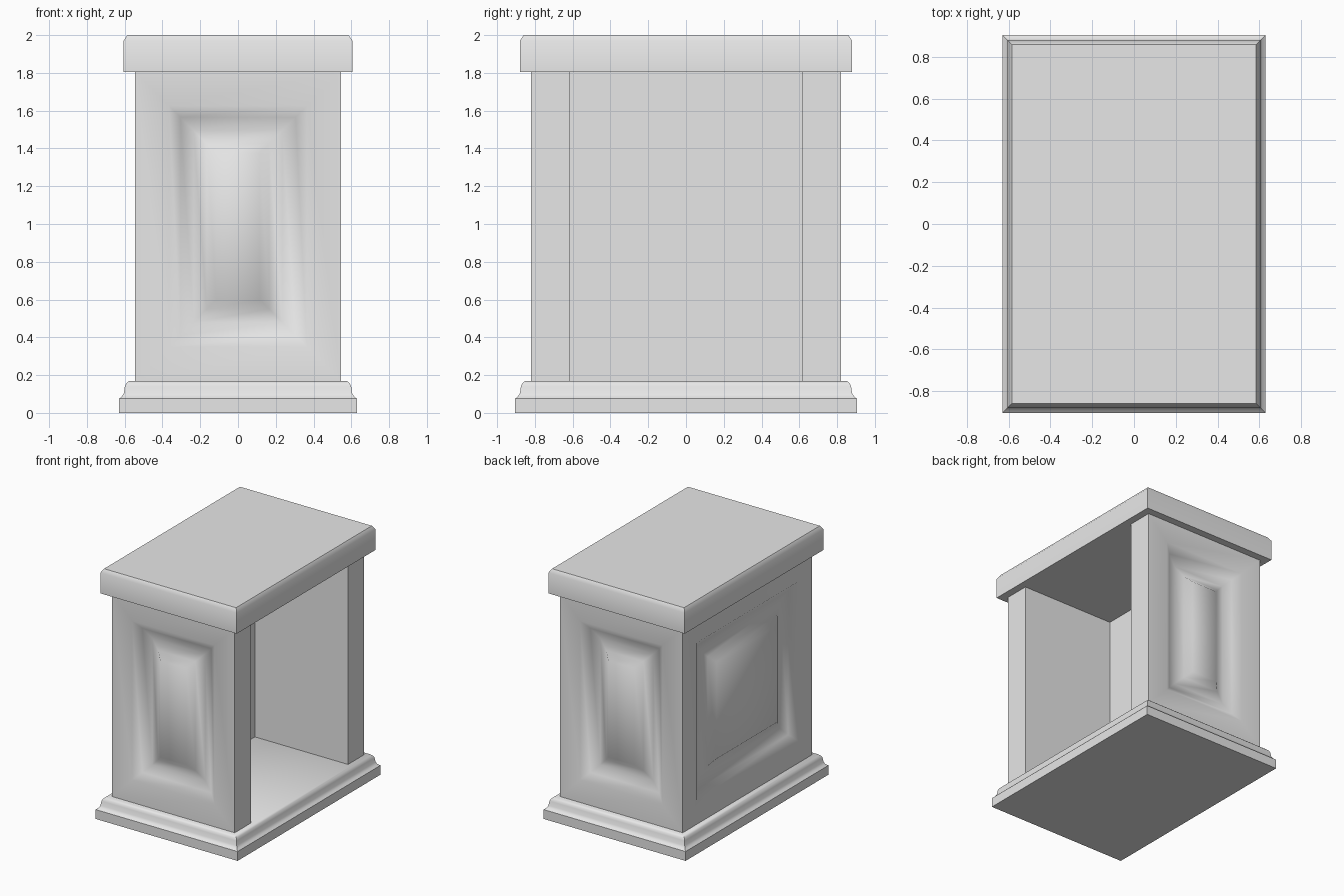
import bpy, bmesh
from math import radians
from mathutils import Vector

cube = bpy.data.objects.get("Cube")
if cube:
    bpy.data.objects.remove(cube)

# Single plain grey finish
grey = bpy.data.materials.new("plain_grey")
grey.use_nodes = True
colour = (0.8, 0.8, 0.8, 1.0)
grey.diffuse_color = colour
grey.node_tree.nodes["Principled BSDF"].inputs["Base Color"].default_value = colour

EXTRA_LENGTH = 0.275   # half length in y exceeds half width in x by this


def finish(name, bm, angle):
    bmesh.ops.recalc_face_normals(bm, faces=bm.faces)
    mesh = bpy.data.meshes.new(name)
    bm.to_mesh(mesh)
    bm.free()
    mesh.materials.append(grey)
    obj = bpy.data.objects.new(name, mesh)
    bpy.context.collection.objects.link(obj)
    bpy.ops.object.select_all(action='DESELECT')
    obj.select_set(True)
    bpy.context.view_layer.objects.active = obj
    bpy.ops.object.shade_smooth_by_angle(angle=radians(angle))
    return obj


def moulding(name, profile):
    """Slab whose rectangular outline follows (half width, height) pairs."""
    bm = bmesh.new()
    rings = []
    for hx, z in profile:
        hy = hx + EXTRA_LENGTH
        rings.append([bm.verts.new((sx * hx, sy * hy, z))
                      for sx, sy in ((-1, -1), (1, -1), (1, 1), (-1, 1))])
    for low, high in zip(rings, rings[1:]):
        for i in range(4):
            j = (i + 1) % 4
            bm.faces.new((low[i], low[j], high[j], high[i]))
    bm.faces.new(rings[0][::-1])
    bm.faces.new(rings[-1])
    return finish(name, bm, 50)


# Stepped plinth and chamfered top slab
moulding("base_plinth", [(0.63, 0), (0.63, 0.075), (0.614, 0.087), (0.604, 0.105),
                         (0.599, 0.14), (0.591, 0.157), (0.575, 0.17)])
moulding("top_slab", [(0.605, 1.805), (0.605, 1.97), (0.585, 2.0)])

# Pedestal body: C-shaped walls, open on the left side (+x)
hx, hy, inner_y, inner_x = 0.545, 0.82, 0.615, -0.28
footprint = [(-hx, -hy), (hx, -hy), (hx, -inner_y), (inner_x, -inner_y),
             (inner_x, inner_y), (hx, inner_y), (hx, hy), (-hx, hy)]
bottom, top = 0.17, 1.805
bm = bmesh.new()
floor = bm.faces.new([bm.verts.new((x, y, bottom)) for x, y in footprint])
made = bmesh.ops.extrude_face_region(bm, geom=[floor])
bmesh.ops.translate(bm, vec=Vector((0, 0, top - bottom)),
                    verts=[v for v in made["geom"] if isinstance(v, bmesh.types.BMVert)])
bmesh.ops.recalc_face_normals(bm, faces=bm.faces)
bm.normal_update()

# Raised panels on the three outer walls: groove down, then back up
panels = []
for f in bm.faces:
    c = f.calc_center_median()
    if abs(abs(c.y) - hy) < 0.01 or abs(c.x + hx) < 0.01:
        panels.append(f)
for width, depth in ((0.18, 0), (0.06, -0.045), (0.07, -0.025),
                     (0.07, 0.025), (0.05, 0.045)):
    bmesh.ops.inset_individual(bm, faces=panels, thickness=width, depth=depth,
                               use_even_offset=True)
    bm.normal_update()
finish("pedestal_walls", bm, 55)
